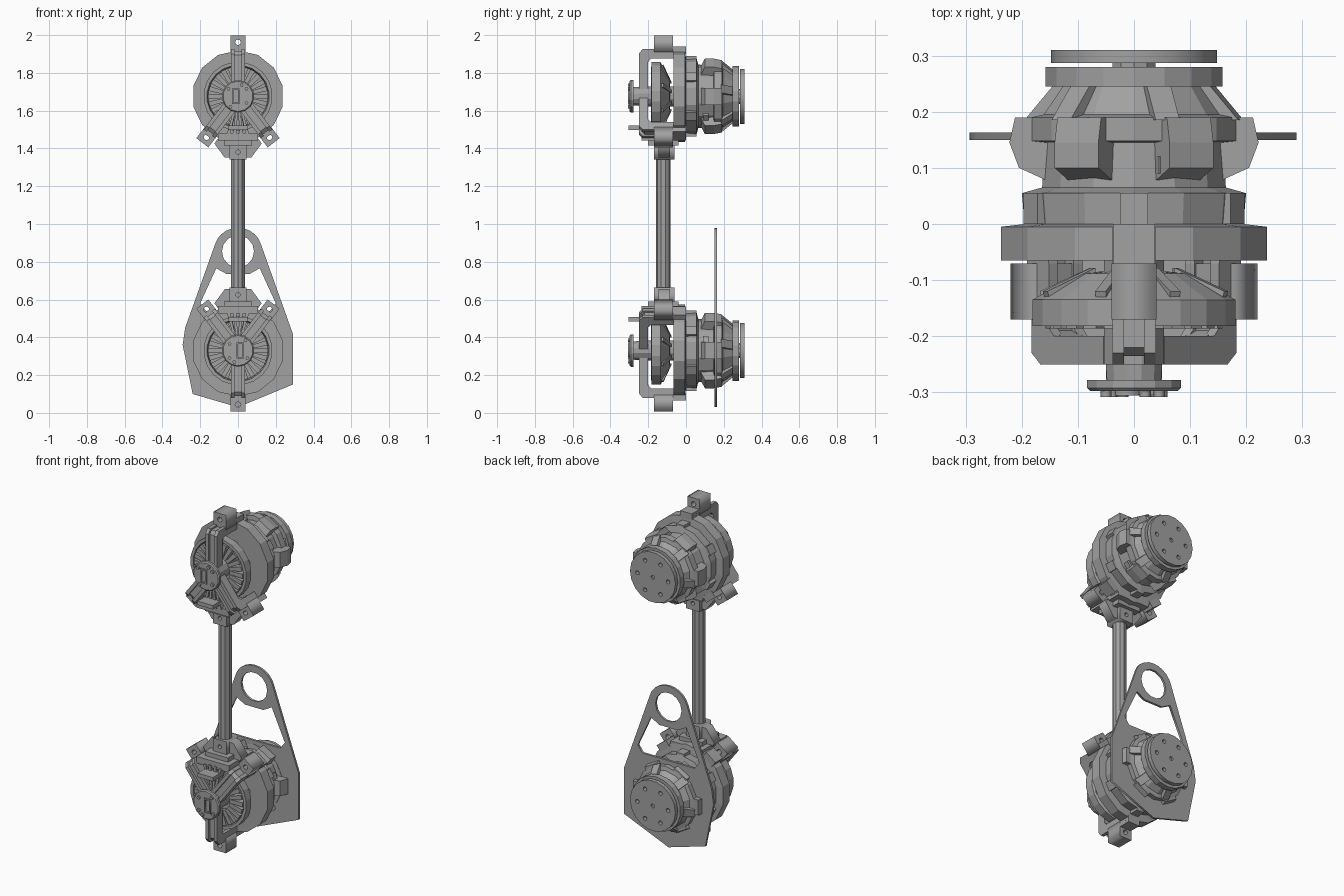
import bpy, bmesh
from math import sin, cos, pi, radians
from mathutils import Matrix, Vector

if "Cube" in bpy.data.objects:
    bpy.data.objects.remove(bpy.data.objects["Cube"])

metal = bpy.data.materials.new("grey metal")
metal.use_nodes = True
GREY = (0.36, 0.36, 0.36, 1)
metal.diffuse_color = GREY
metal.node_tree.nodes["Principled BSDF"].inputs["Base Color"].default_value = GREY

place = Matrix.Identity(4)   # frame the helpers build in
side = ""                    # name prefix of the current assembly


def finish(name, bm):
    bmesh.ops.remove_doubles(bm, verts=bm.verts, dist=1e-5)
    bmesh.ops.recalc_face_normals(bm, faces=bm.faces)
    mesh = bpy.data.meshes.new(side + name)
    bm.to_mesh(mesh)
    bm.free()
    mesh.materials.clear()
    mesh.materials.append(metal)
    obj = bpy.data.objects.new(side + name, mesh)
    obj.matrix_world = place
    bpy.context.collection.objects.link(obj)
    return obj


def lathe(name, profile, sides=16):
    """Turn (radius, y) points around the motor axis."""
    bm = bmesh.new()
    verts = [bm.verts.new((r, y, 0)) for r, y in profile]
    edges = [bm.edges.new(p) for p in zip(verts, verts[1:])]
    bmesh.ops.spin(bm, geom=verts + edges, axis=(0, 1, 0), cent=(0, 0, 0),
                   angle=2 * pi, steps=sides)
    bmesh.ops.rotate(bm, verts=bm.verts, matrix=Matrix.Rotation(pi / sides, 3, 'Y'))
    return finish(name, bm)


def rib(name, poly, width, angle, offset=0.0, taper=1.0):
    """Radial slab: (y, radius) outline, thickened sideways, at a clock angle."""
    a = radians(angle)
    out, across = Vector((cos(a), 0, sin(a))), Vector((sin(a), 0, -cos(a)))
    far = max(r for _, r in poly)
    bm = bmesh.new()
    caps = []
    for s in (-1, 1):
        caps.append([bm.verts.new(out * r + Vector((0, y, 0)) + across *
                    (offset + s * width / 2 * (taper + (1 - taper) * r / far)))
                    for y, r in poly])
    bm.faces.new(caps[0])
    bm.faces.new(caps[1])
    for i in range(len(poly)):
        j = (i + 1) % len(poly)
        bm.faces.new((caps[0][i], caps[0][j], caps[1][j], caps[1][i]))
    return finish(name, bm)


def block(name, y0, y1, r0, r1, width, angle, offset=0.0, taper=1.0):
    return rib(name, [(y0, r0), (y1, r0), (y1, r1), (y0, r1)], width, angle, offset, taper)


def circle(x, z, r, n=12):
    return [(x + r * cos(2 * pi * i / n), z + r * sin(2 * pi * i / n)) for i in range(n)]


def sheet(name, loops, y0, y1, angle=90):
    """Flat plate facing the front; loops after the first are holes."""
    curve = bpy.data.curves.new(name, 'CURVE')
    curve.dimensions, curve.fill_mode = '2D', 'BOTH'
    curve.extrude = (y1 - y0) / 2
    for loop in loops:
        sp = curve.splines.new('POLY')
        sp.points.add(len(loop) - 1)
        for p, (x, z) in zip(sp.points, loop):
            p.co = (x, z, 0, 1)
        sp.use_cyclic_u = True
    temp = bpy.data.objects.new("temp", curve)
    bpy.context.collection.objects.link(temp)
    bpy.context.view_layer.update()
    flat = bpy.data.meshes.new_from_object(temp.evaluated_get(bpy.context.evaluated_depsgraph_get()))
    bpy.data.objects.remove(temp)
    bm = bmesh.new()
    bm.from_mesh(flat)
    bpy.data.meshes.remove(flat)
    bm.transform(Matrix.Rotation(radians(90 - angle), 4, 'Y')
                 @ Matrix.Translation((0, (y0 + y1) / 2, 0)) @ Matrix.Rotation(pi / 2, 4, 'X'))
    return finish(name, bm)


def rect(w, z0, z1):
    return [(-w, z0), (w, z0), (w, z1), (-w, z1)]


def gearbox():
    lathe("gearbox", [(0, -.065), (.243, -.065), (.243, -.005), (.2, 0), (.205, .055), (.168, .065),
                      (.162, .145), (.188, .148), (.188, .19), (.165, .195), (.13, .245), (0, .245)], 14)
    lathe("output_flange", [(0, .245), (.16, .245), (.16, .28), (0, .28)], 18)
    lathe("output_shaft", [(0, .27), (.04, .27), (.04, .3), (0, .3)], 10)
    bolts = [circle(.1 * cos(k * pi / 3), .1 * sin(k * pi / 3), .012, 8) for k in range(6)]
    sheet("output_disc", [circle(0, 0, .148, 18)] + bolts + [circle(0, 0, .012, 8)], .287, .31)
    # mounting ears and struts around the rear housing
    for k, a in enumerate((0, 60, 120, 180, 240, 300)):
        reach = .222 if a % 180 == 0 else .205
        rib(f"housing_ear_{k}", [(.075, .15), (.1, .205), (.145, reach), (.19, reach - .01), (.19, .15)], .09, a)
        rib(f"housing_strut_{k}", [(.185, .12), (.185, .195), (.25, .14), (.25, .12)], .045, a + 12)
        block(f"ring_clamp_{k}", .0, .055, .18, .213, .05, a + 30)
    for k, a in enumerate((70, 200, 320)):
        block(f"housing_boss_{k}", .09, .12, .15, .178, .035, a)


def rotor():
    lathe("rotor_bell", [(0, -.15), (.158, -.15), (.165, -.182), (.183, -.182), (.183, -.135),
                         (.1, -.088), (0, -.08)], 20)
    lathe("rotor_shaft", [(0, -.25), (.055, -.25), (.055, -.06), (0, -.06)], 12)
    for k in range(24):
        block(f"coil_{k}", -.186, -.145, .075, .158, .026, k * 15, taper=.5)
    for k in range(8):
        rib(f"rotor_vane_{k}", [(-.135, .17), (-.12, .175), (-.078, .08), (-.1, .08)], .02, k * 45 + 20)


def cage():
    arm = [(-.25, .04), (-.25, .225), (-.23, .25), (-.005, .25), (-.005, .215),
           (-.07, .2), (-.185, .2), (-.2, .185), (-.2, .04)]
    web = [(-.235, .04), (-.235, .22), (-.22, .24), (-.07, .24), (-.07, .205),
           (-.19, .205), (-.2, .18), (-.2, .04)]
    # three arms, each two rails on a web with an eye block at the tip
    for label, a, tip in (("main", 90, .322), ("left", -52.5, .31), ("right", 232.5, .31)):
        for s in (-1, 1):
            rib(f"{label}_arm_rail_{s}", arm, .02, a, s * .028)
        rib(f"{label}_arm_web", web, .05, a)
        sheet(f"{label}_eye_block", [rect(.04, .235, tip), circle(0, tip - .036, .015, 8)], -.17, -.07, a)
        block(f"{label}_eye_foot", -.17, 0, .225, .265, .075, a)
    # bridge between the lower arms, with fan slats
    block("bridge", -.235, -.005, .195, .235, .21, -90)
    block("bridge_lip", -.2, -.04, .23, .26, .15, -90)
    for a in (-104, -95, -85, -76):
        block(f"fan_slat_{-a}", -.24, -.2, .06, .21, .017, a, taper=.6)
    block("bridge_tab", -.305, -.2, .155, .178, .1, -90)
    # socket for the tube
    sheet("socket", [[(-.07, -.325), (.07, -.325), (.125, -.25), (.1, -.215), (-.1, -.215), (-.125, -.25)]],
          -.145, -.085)
    sheet("socket_block", [rect(.045, -.335, -.24), circle(0, -.295, .012, 8)], -.17, -.062)
    lathe("hub", [(0, -.28), (.05, -.28), (.055, -.2), (0, -.2)], 12)
    lathe("hub_cap", [(0, -.298), (.08, -.298), (.086, -.292), (.086, -.278), (0, -.278)], 14)
    sheet("hub_socket", [[(-.033, -.042), (.008, -.042), (.008, .042), (-.033, .042)],
                         [(-.025, -.034), (0, -.034), (0, .034), (-.025, .034)]], -.306, -.296)
    for k, (x, z) in enumerate(((.045, .04), (.045, -.035), (-.05, .04), (-.04, -.055), (.02, .06))):
        sheet(f"hub_pin_{k}", [circle(x, z, .01, 6)], -.308, -.29)


# the lower assembly is the upper one turned half round
for side, z, turn in (("upper_", 1.676, 0), ("lower_", .33, pi)):
    place = Matrix.Translation((0, 0, z)) @ Matrix.Rotation(turn, 4, 'Y')
    gearbox()
    rotor()
    cage()

# connecting tube
side, place = "", Matrix.Identity(4)
bm = bmesh.new()
bmesh.ops.create_cone(bm, cap_ends=True, segments=10, radius1=.038, radius2=.038, depth=.72,
                      matrix=Matrix.Translation((0, -.12, 1.003)))
finish("connecting_tube", bm)

# hanger plate: rounded top with a ring hole and an open window below it
crown = [(.125 * cos(radians(a)), .865 + .115 * sin(radians(a))) for a in range(15, 166, 15)]
outline = [(0, .03), (.29, .15), (.29, .42)] + crown + [(-.28, .45), (-.293, .36), (-.24, .1)]
window = [(.115, .765), (.06, .735), (-.06, .735), (-.115, .765), (-.2, .58), (-.17, .54), (.17, .54), (.2, .58)]
sheet("hanger_plate", [outline, circle(0, .855, .085, 14), window], .15, .163)
